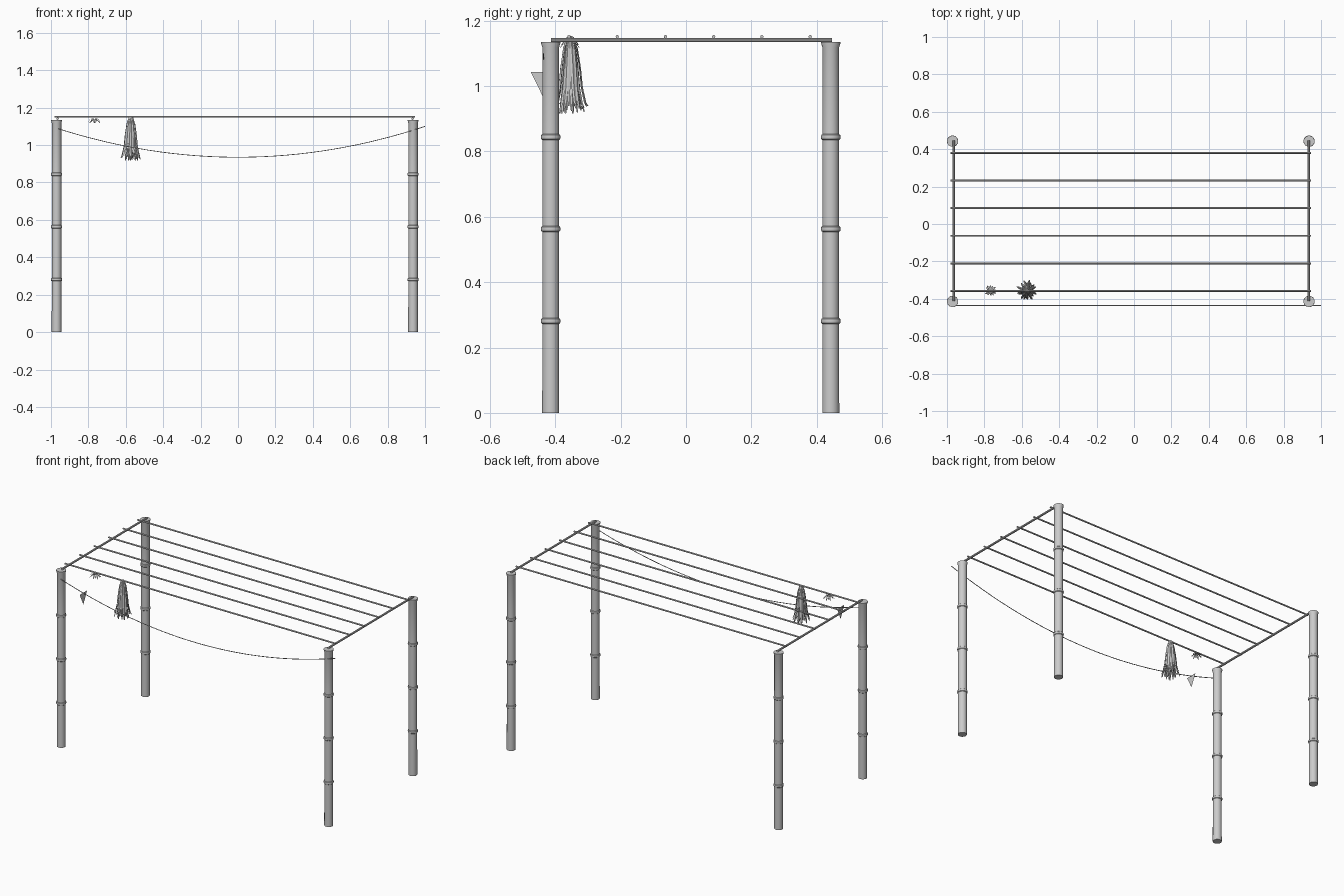
import bpy, bmesh, math, random
from mathutils import Vector

if "Cube" in bpy.data.objects:
    bpy.data.objects.remove(bpy.data.objects["Cube"])

random.seed(4)
POST_X = (-0.97, 0.936)
POST_Y = (-0.414, 0.443)


def finish(name, bm, smooth=True):
    bmesh.ops.recalc_face_normals(bm, faces=bm.faces)
    me = bpy.data.meshes.new(name)
    bm.to_mesh(me)
    bm.free()
    ob = bpy.data.objects.new(name, me)
    bpy.context.collection.objects.link(ob)
    if smooth:
        bpy.ops.object.select_all(action='DESELECT')
        ob.select_set(True)
        bpy.context.view_layer.objects.active = ob
        bpy.ops.object.shade_smooth_by_angle(angle=math.radians(35))
    return ob


def skin(name, rings):
    """Closed skin through a list of equal rings of points."""
    bm = bmesh.new()
    rows = [[bm.verts.new(p) for p in ring] for ring in rings]
    n = len(rows[0])
    for a, b in zip(rows, rows[1:]):
        for i in range(n):
            j = (i + 1) % n
            bm.faces.new((a[i], a[j], b[j], b[i]))
    bm.faces.new(rows[0])
    bm.faces.new(rows[-1])
    return finish(name, bm)


def tube(name, path, r, n=10):
    path = [Vector(p) for p in path]
    rings = []
    for i, p in enumerate(path):
        d = (path[min(i + 1, len(path) - 1)] - path[max(i - 1, 0)]).normalized()
        u = d.cross(Vector((0, 0, 1))).normalized()
        v = u.cross(d)
        rings.append([p + r * (u * math.cos(t) + v * math.sin(t))
                      for t in (2 * math.pi * k / n for k in range(n))])
    return skin(name, rings)


def lathe(name, x, y, profile, n=24):
    return skin(name, [[(x + r * math.cos(2 * math.pi * k / n),
                         y + r * math.sin(2 * math.pi * k / n), z)
                        for k in range(n)] for r, z in profile])


# bamboo posts with rounded joint rings and a flared lip
profile = [(0.026, 0.0)]
for z in (0.281, 0.563, 0.844):
    profile += [(0.0255, z - 0.009), (0.029, z - 0.006), (0.0302, z),
                (0.029, z + 0.006), (0.0255, z + 0.009)]
profile += [(0.0255, 1.118), (0.0295, 1.131), (0.0295, 1.135)]
for sx, x in zip(("left", "right"), POST_X):
    for sy, y in zip(("front", "back"), POST_Y):
        lathe(f"{sy}_{sx}_post", x, y, profile)

# side rails, then the long roof rails lying on them
for side, x in zip(("left", "right"), (-0.964, 0.934)):
    tube(f"{side}_side_rail", [(x, -0.413, 1.141), (x, 0.446, 1.141)], 0.0065)
for i in range(6):
    y = -0.358 + i * 0.1476
    tube(f"roof_rail_{i + 1}", [(-0.982, y, 1.151), (0.945, y, 1.151)], 0.005)


# sagging cord across the front
def cord_z(x):
    return 0.935 + 0.165 * x * x


tube("hanging_cord", [(x, -0.436, cord_z(x)) for x in
                      (-0.97 + 1.97 * i / 32 for i in range(33))], 0.0022, 6)

# small triangular pennant, edge-on to the front
fx = -0.796
bm = bmesh.new()
bm.faces.new([bm.verts.new(p) for p in ((fx, -0.475, 1.043), (fx, -0.400, 1.043),
                                        (fx, -0.437, 0.966))])
finish("pennant", bm, False)


# ribbon leaf: outline points are (radius, z, half width), with a raised mid fold
def leaf(bm, cx, cy, ang, pts, twist=0.0, fold=0.003):
    prev = None
    for i, (r, z, w) in enumerate(pts):
        a = ang + twist * i / (len(pts) - 1)
        out = Vector((math.cos(a), math.sin(a), 0))
        side = Vector((-math.sin(a), math.cos(a), 0))
        c = Vector((cx, cy, z)) + out * r
        row = [bm.verts.new(c - side * w), bm.verts.new(c + out * fold),
               bm.verts.new(c + side * w)]
        if prev:
            for k in (0, 1):
                bm.faces.new((prev[k], prev[k + 1], row[k + 1], row[k]))
        prev = row


# dried grass bundle: layered ribbons flaring to the bottom
bm = bmesh.new()
for layer, (scale, count) in enumerate(((1.0, 18), (0.72, 14), (0.4, 8))):
    for i in range(count):
        a = 2 * math.pi * (i + 0.5 * layer) / count + random.uniform(-0.12, 0.12)
        s = scale * random.uniform(0.85, 1.12)
        end = random.uniform(0.915, 0.945)
        leaf(bm, -0.572, -0.355, a,
             [(0.008 * s, 1.150, 0.003), (0.020 * s, 1.115, 0.005),
              (0.029 * s, 1.055, 0.0065), (0.035 * s, 0.995, 0.0065),
              (0.045 * s, 0.950, 0.0055), (0.052 * s, end, 0.0025)],
             random.uniform(-0.25, 0.25))
finish("grass_bundle", bm, False)
lathe("grass_bundle_core", -0.572, -0.355,
      [(0.008, 1.153), (0.015, 1.115), (0.021, 1.05), (0.023, 0.99), (0.012, 0.955)], 8)

# small drooping leaf rosette
bm = bmesh.new()
for i in range(12):
    a = 2 * math.pi * i / 12 + random.uniform(-0.1, 0.1)
    low = i % 2
    s = random.uniform(0.9, 1.1)
    leaf(bm, -0.767, -0.356, a,
         [(0.002, 1.142 - 0.004 * low, 0.002), (0.014 * s, 1.143 - 0.009 * low, 0.0055),
          (0.024 * s, 1.135 - 0.009 * low, 0.004), (0.031 * s, 1.126 - 0.009 * low, 0.0008)],
         0, 0.002)
finish("leaf_rosette", bm, False)
